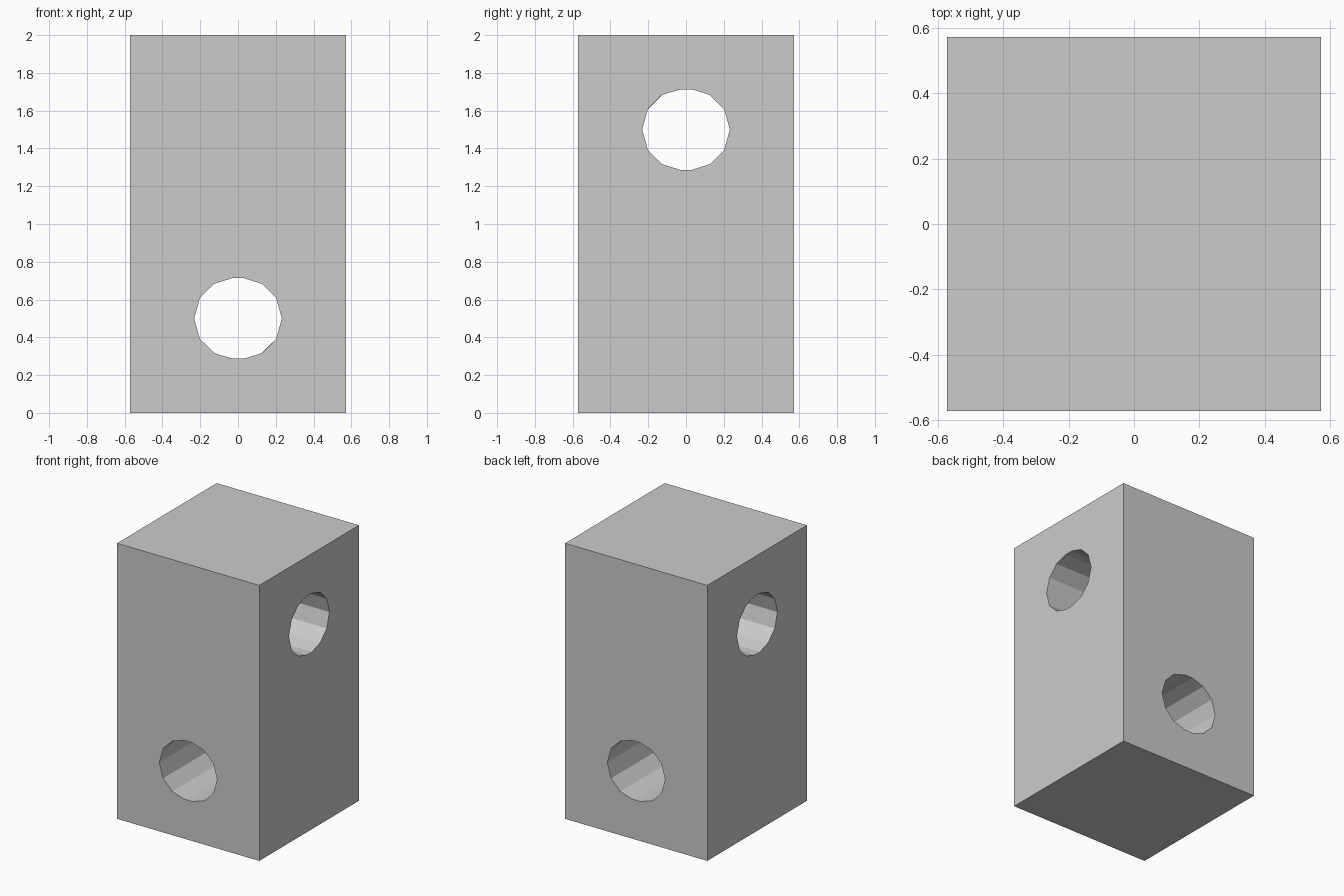
import bpy, bmesh
from mathutils import Matrix
from math import radians

if "Cube" in bpy.data.objects:
    bpy.data.objects.remove(bpy.data.objects["Cube"])

W, H = 1.143, 2.0

# Quarter outline of the slightly squashed 14-sided hole, mirrored all round
quarter = [(0.232, 0.0), (0.202, 0.108), (0.127, 0.183), (0.031, 0.213)]
half = quarter + [(-x, z) for x, z in reversed(quarter)]
outline = half + [(x, -z) for x, z in reversed(half[1:-1])]


def add_object(name, bm):
    bmesh.ops.recalc_face_normals(bm, faces=bm.faces)
    mesh = bpy.data.meshes.new(name)
    bm.to_mesh(mesh)
    bm.free()
    obj = bpy.data.objects.new(name, mesh)
    bpy.context.collection.objects.link(obj)
    return obj


def hole_cutter(name, height, turn):
    """Prism along y through the block, turned about z."""
    bm = bmesh.new()
    face = bm.faces.new([bm.verts.new((x, -W, height + z)) for x, z in outline])
    ext = bmesh.ops.extrude_face_region(bm, geom=[face], use_keep_orig=True)
    verts = [g for g in ext["geom"] if isinstance(g, bmesh.types.BMVert)]
    bmesh.ops.translate(bm, verts=verts, vec=(0, 2 * W, 0))
    bm.transform(Matrix.Rotation(radians(turn), 4, "Z"))
    return add_object(name, bm)


# Square block standing on the ground
bm = bmesh.new()
bmesh.ops.create_cube(bm, size=1)
bm.transform(Matrix.Translation((0, 0, H / 2)) @ Matrix.Diagonal((W, W, H, 1)))
block = add_object("drilled_block", bm)
bpy.context.view_layer.objects.active = block

# Lower hole front to back, upper hole side to side
for name, height, turn in (("lower_hole", 0.5, 0), ("upper_hole", 1.5, 90)):
    cutter = hole_cutter(name, height, turn)
    cutter.hide_render = True
    mod = block.modifiers.new(name, "BOOLEAN")
    mod.operation = "DIFFERENCE"
    mod.solver = "EXACT"
    mod.object = cutter
    bpy.ops.object.modifier_apply(modifier=mod.name)
    bpy.data.objects.remove(cutter)
